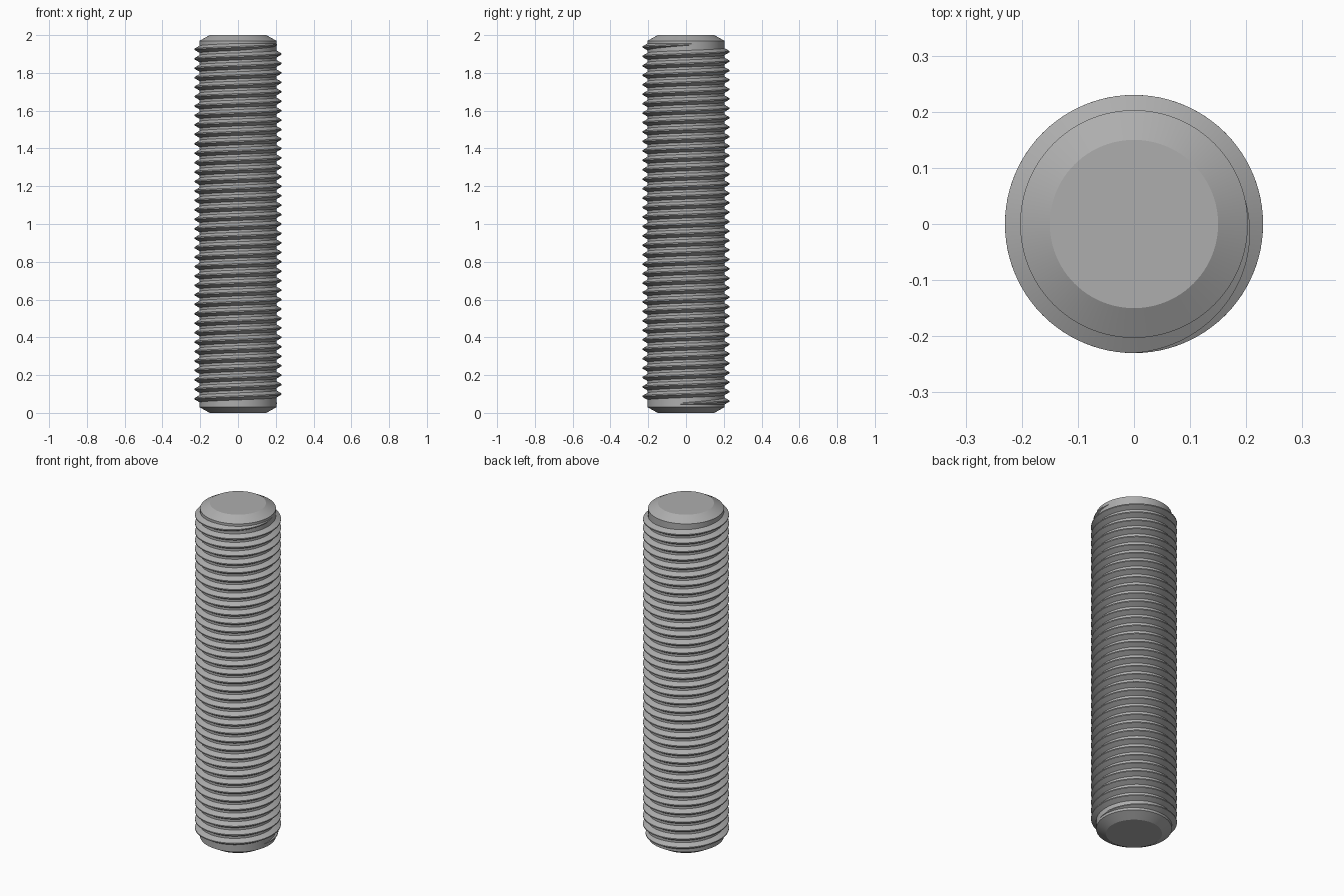
import bpy, bmesh, math

cube = bpy.data.objects.get("Cube")
if cube:
    bpy.data.objects.remove(cube)

SEG = 96            # sides per turn
ROOT, CREST, FACE = 0.203, 0.23, 0.15
LENGTH, CHAMFER = 2.0, 0.03
PITCH, TURNS = 0.05, 38
RUNOUT = 0.3        # turns over which the thread fades out

steel = bpy.data.materials.new("steel_grey")
steel.use_nodes = True
colour = (0.42, 0.42, 0.42, 1)
steel.diffuse_color = colour
steel.node_tree.nodes["Principled BSDF"].inputs["Base Color"].default_value = colour


def finish(name, bm):
    bmesh.ops.recalc_face_normals(bm, faces=bm.faces)
    mesh = bpy.data.meshes.new(name)
    bm.to_mesh(mesh)
    bm.free()
    mesh.materials.append(steel)
    obj = bpy.data.objects.new(name, mesh)
    bpy.context.collection.objects.link(obj)
    bpy.ops.object.select_all(action="DESELECT")
    obj.select_set(True)
    bpy.context.view_layer.objects.active = obj
    bpy.ops.object.shade_smooth_by_angle(angle=math.radians(25))


def point(bm, turn, radius, z):
    a = 2 * math.pi * turn
    return bm.verts.new((radius * math.cos(a), radius * math.sin(a), z))


def bridge(bm, a, b, closed):
    n = len(a)
    for i in range(n if closed else n - 1):
        j = (i + 1) % n
        bm.faces.new((a[i], a[j], b[j], b[i]))


# Core rod with chamfered ends
bm = bmesh.new()
outline = [(FACE, 0), (ROOT, CHAMFER), (ROOT, LENGTH - CHAMFER), (FACE, LENGTH)]
rings = [[point(bm, i / SEG, r, z) for i in range(SEG)] for r, z in outline]
for a, b in zip(rings, rings[1:]):
    bridge(bm, a, b, True)
bm.faces.new(rings[0])
bm.faces.new(rings[-1])
finish("core_rod", bm)

# Right-hand helical thread that sinks into the core at both ends
bm = bmesh.new()
half = TURNS / 2 + 0.05
steps = round(2 * half * SEG)
base = ROOT - 0.002
tip = PITCH / 16
sections = []
for i in range(steps + 1):
    turn = -half + 2 * half * i / steps
    fade = min(1, (half - abs(turn)) / RUNOUT)
    depth = 0.0005 + (CREST - base - 0.0005) * fade
    foot = tip + depth * math.tan(math.radians(30))
    z = LENGTH / 2 + PITCH * turn
    profile = [(base, -foot), (base + depth, -tip), (base + depth, tip), (base, foot)]
    sections.append([point(bm, turn, r, z + dz) for r, dz in profile])
for a, b in zip(sections, sections[1:]):
    bridge(bm, a, b, True)
bm.faces.new(sections[0])
bm.faces.new(sections[-1])
finish("thread", bm)
